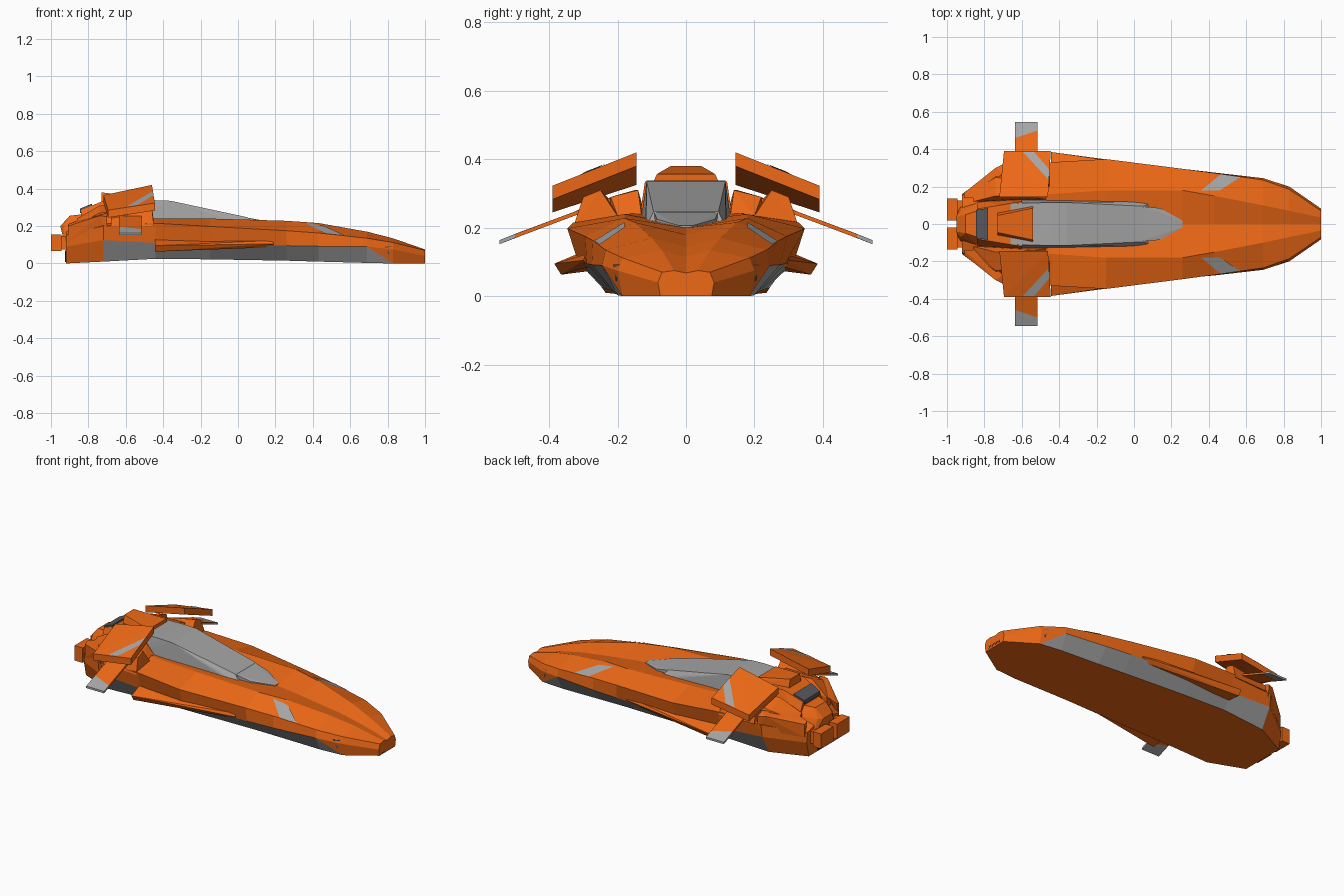
import bpy, bmesh
from mathutils import Vector
from mathutils.bvhtree import BVHTree

if "Cube" in bpy.data.objects:
    bpy.data.objects.remove(bpy.data.objects["Cube"])


def material(name, r, g, b):
    m = bpy.data.materials.new(name)
    m.diffuse_color = (r, g, b, 1)
    m.use_nodes = True
    m.node_tree.nodes["Principled BSDF"].inputs["Base Color"].default_value = m.diffuse_color
    return m


ORANGE = material("orange", 0.85, 0.14, 0.008)
GREY = material("grey", 0.38, 0.38, 0.38)
DARK = material("dark_grey", 0.1, 0.1, 0.11)
BLACK = material("black", 0.01, 0.01, 0.01)


def finish(bm, name, mats, mirror=False):
    bmesh.ops.recalc_face_normals(bm, faces=bm.faces)
    me = bpy.data.meshes.new(name)
    bm.to_mesh(me)
    bm.free()
    for m in mats:
        me.materials.append(m)
    ob = bpy.data.objects.new(name, me)
    bpy.context.collection.objects.link(ob)
    if mirror:
        ob.modifiers.new("mirror", 'MIRROR').use_axis = (False, True, False)
    return ob


def solid(name, pts, mat, mirror=False):
    """Flat-faced convex block around a few corner points."""
    bm = bmesh.new()
    vs = [bm.verts.new(p) for p in pts]
    r = bmesh.ops.convex_hull(bm, input=vs)
    junk = {v for v in r["geom_interior"] + r["geom_unused"] if isinstance(v, bmesh.types.BMVert)}
    bmesh.ops.delete(bm, geom=list(junk), context='VERTS')
    bmesh.ops.dissolve_limit(bm, angle_limit=0.01, verts=bm.verts, edges=bm.edges)
    return finish(bm, name, [mat], mirror)


def box(x0, x1, y0, y1, z0, z1):
    return [(x, y, z) for x in (x0, x1) for y in (y0, y1) for z in (z0, z1)]


def slab(corners, t):
    return corners + [(x, y, z - t) for x, y, z in corners]


def decal(name, quad, target, mat):
    """Thin panel draped onto the upper side of a part, given its plan corners."""
    tree = BVHTree.FromObject(target, bpy.context.evaluated_depsgraph_get())
    a, b, c, d = [Vector(q) for q in quad]
    bm, n, grid = bmesh.new(), 8, []
    for i in range(n + 1):
        for j in range(n + 1):
            p = a.lerp(b, i / n).lerp(d.lerp(c, i / n), j / n)
            hit = tree.ray_cast(Vector((p.x, p.y, 2)), Vector((0, 0, -1)))[0]
            grid.append(bm.verts.new((p.x, p.y, (hit.z if hit else 0) + 0.003)))
    for i in range(n):
        for j in range(n):
            k = i * (n + 1) + j
            bm.faces.new([grid[k], grid[k + 1], grid[k + n + 2], grid[k + n + 1]])
    return finish(bm, name, [mat], True)


# Hull: x, then centre height, ridge, shoulder, chine and keel as (y, z)
sections = [
    (-0.92, .16, (.08, .17), (.15, .15), (.16, .09), (.14, 0)),
    (-0.72, .25, (.16, .26), (.31, .20), (.30, .125), (.235, .01)),
    (-0.44, .22, (.16, .24), (.33, .215), (.305, .11), (.245, .025)),
    (-0.15, .21, (.18, .24), (.347, .198), (.315, .10), (.235, .022)),
    (0.26, .20, (.18, .228), (.295, .175), (.29, .095), (.215, .015)),
    (0.43, .18, (.15, .216), (.272, .163), (.275, .092), (.208, .01)),
    (0.69, .145, (.10, .17), (.235, .135), (.245, .09), (.20, .003)),
    (0.83, .115, (.07, .134), (.185, .112), (.20, .075), (.185, 0)),
    (1.0, .068, (.035, .075), (.07, .07), (.082, .04), (.075, 0)),
]
bm = bmesh.new()
rings = []
for x, zc, *half in sections:
    ring = [(0, zc)] + half + [(-y, z) for y, z in reversed(half)]
    rings.append([bm.verts.new((x, y, z)) for y, z in ring])
for s, (r0, r1) in enumerate(zip(rings, rings[1:])):
    for e in range(9):
        f = (e + 1) % 9
        if e in (3, 5) and s == 6:      # pointed front end of the grey side band
            chine, keel = (e, f) if e == 3 else (f, e)
            bm.faces.new([r0[chine], r0[keel], r1[keel]]).material_index = 1
            bm.faces.new([r0[chine], r1[keel], r1[chine]])
        else:
            face = bm.faces.new([r0[e], r0[f], r1[f], r1[e]])
            face.material_index = int(e in (3, 5) and 1 <= s < 6)
bm.faces.new(rings[0])
bm.faces.new(rings[-1])
hull = finish(bm, "hull", [ORANGE, GREY])

# Canopy: sloped top, steep sides, stepped pointed front
solid("canopy", [(x, s * y, z) for s in (-1, 1) for x, y, z in [
    (-.66, .11, .335), (-.44, .115, .338), (-.36, .115, .335), (.05, .095, .247), (.09, .115, .205),
    (-.66, .135, .2), (-.44, .13, .2), (.09, .12, .19)]], GREY)
solid("canopy_tip", [(x, s * y, z) for s in (-1, 1) for x, y, z in [
    (.03, .095, .249), (.14, .085, .225), (.17, .05, .222), (.26, .018, .206),
    (.03, .095, .17), (.14, .085, .17), (.26, .018, .17)]], GREY)

# Raised tail fairing, scoop and rounded stern
solid("tail_fairing", [(x, s * y, z) for s in (-1, 1) for x, y, z in [
    (-.60, .12, .335), (-.72, .10, .335), (-.84, .08, .285), (-.60, .14, .2), (-.84, .13, .17)]], ORANGE)
solid("tail_scoop", [(x, s * y, z) for s in (-1, 1) for x, y, z in [
    (-.73, .045, .38), (-.54, .085, .357), (-.54, .095, .335), (-.73, .06, .33)]], ORANGE)
solid("scoop_inlay", [(x, s * y, z) for s in (-1, 1) for x, y, z in [
    (-.845, .075, .293), (-.78, .085, .32), (-.845, .075, .27), (-.78, .085, .27)]], DARK)
solid("stern", [(x, s * y, z) for s in (-1, 1) for x, y, z in [
    (-.84, .07, .262), (-.90, .05, .255), (-.95, .04, .20), (-.93, .06, .15), (-.84, .11, .21),
    (-.93, .07, .2), (-.84, .13, .12), (-.92, .12, .08)]], ORANGE)
solid("stern_vent", box(-.925, -.9, -.055, .055, .008, .07), BLACK)
solid("nose_slot", box(.99, 1.0, -.05, .05, .006, .024), BLACK)

# Twin square thrusters
solid("thruster", box(-1.0, -.945, .018, .137, .066, .156), ORANGE, True)
solid("thruster_neck", box(-.95, -.88, .03, .125, .075, .147), ORANGE, True)

# Engine pods and rear struts beneath the wing covers
solid("engine_pod", [(-.47, .13, .24), (-.47, .20, .235), (-.52, .14, .31), (-.52, .22, .29),
                     (-.74, .15, .31), (-.74, .25, .27), (-.86, .12, .24), (-.86, .17, .21),
                     (-.47, .14, .18), (-.86, .12, .14), (-.72, .28, .2)], ORANGE, True)
solid("rear_strut", [(-.70, .27, .27), (-.70, .32, .25), (-.70, .31, .17), (-.74, .30, .255),
                     (-.91, .165, .20), (-.91, .14, .21), (-.91, .165, .12), (-.86, .14, .23)], ORANGE, True)
solid("wing_mount", [(-.45, .19, .22), (-.45, .33, .20), (-.46, .30, .29), (-.46, .25, .31),
                     (-.68, .22, .28), (-.68, .31, .24), (-.68, .32, .20), (-.68, .2, .2)], ORANGE, True)

# Tilted wing covers with a grey diagonal stripe
cover = solid("wing_cover", slab([(-.46, .145, .42), (-.445, .39, .323),
                                  (-.695, .39, .285), (-.72, .145, .365)], .04), ORANGE, True)
decal("cover_stripe", [(-.595, .386), (-.535, .386), (-.452, .29), (-.455, .235)], cover, GREY)

# Thin drooping winglets with grey tips
solid("winglet", slab([(-.515, .22, .287), (-.515, .475, .191), (-.635, .47, .193), (-.635, .22, .287)], .012),
      ORANGE, True)
solid("winglet_tip", slab([(-.515, .50, .182), (-.515, .545, .164), (-.635, .545, .164), (-.635, .46, .197)], .012),
      GREY, True)
solid("winglet_band", slab([(-.515, .475, .191), (-.515, .50, .182), (-.635, .46, .197)], .012), ORANGE, True)

# Long tapering side strakes
solid("side_strake", [(-.445, .385, .095), (-.445, .365, .063), (-.445, .29, .135), (-.445, .27, .075),
                      (-.40, .375, .097), (.19, .292, .123), (.19, .30, .105), (.19, .28, .087)], ORANGE, True)

# Nose stripes and small triangular lights
decal("nose_stripe", [(.36, .18), (.46, .18), (.57, .252), (.465, .267)], hull, GREY)
solid("nose_light", [(.785, .213, .092), (.825, .196, .092), (.805, .205, .045),
                     (.785, .17, .092), (.825, .17, .092), (.805, .17, .045)], DARK, True)
